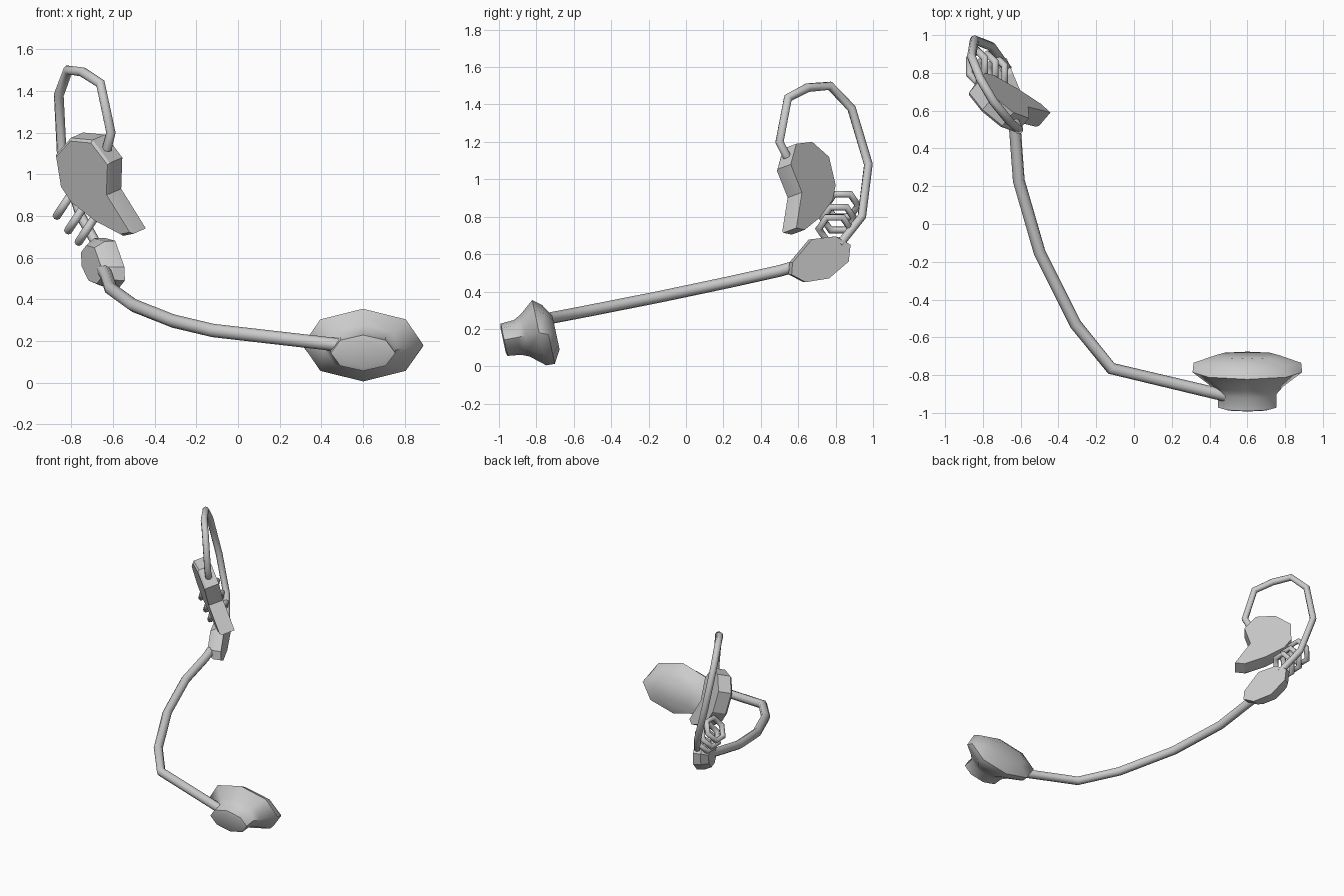
import bpy, math
from mathutils import Vector

cube = bpy.data.objects.get("Cube")
if cube:
    bpy.data.objects.remove(cube)

grey = bpy.data.materials.new("light_grey")
grey.use_nodes = True
colour = (0.6, 0.6, 0.6, 1)
grey.diffuse_color = colour
grey.node_tree.nodes["Principled BSDF"].inputs["Base Color"].default_value = colour


def loft(name, rings, angle):
    """Bridge equal rings of points and cap both ends."""
    n = len(rings[0])
    verts = [p for ring in rings for p in ring]
    faces = [list(range(n))[::-1], list(range(len(verts) - n, len(verts)))]
    for r in range(len(rings) - 1):
        for i in range(n):
            j = (i + 1) % n
            faces.append([r * n + i, r * n + j, (r + 1) * n + j, (r + 1) * n + i])
    mesh = bpy.data.meshes.new(name)
    mesh.from_pydata(verts, [], faces)
    mesh.materials.append(grey)
    ob = bpy.data.objects.new(name, mesh)
    bpy.context.collection.objects.link(ob)
    bpy.ops.object.select_all(action='DESELECT')
    ob.select_set(True)
    bpy.context.view_layer.objects.active = ob
    bpy.ops.object.mode_set(mode='EDIT')
    bpy.ops.mesh.select_all(action='SELECT')
    bpy.ops.mesh.normals_make_consistent(inside=False)
    bpy.ops.object.mode_set(mode='OBJECT')
    bpy.ops.object.shade_smooth_by_angle(angle=math.radians(angle))
    return ob


def tube(name, points, radius, closed=False):
    """Eight-sided tube along straight segments."""
    curve = bpy.data.curves.new(name, 'CURVE')
    curve.dimensions = '3D'
    curve.bevel_depth = radius
    curve.bevel_resolution = 2
    curve.use_fill_caps = True
    spline = curve.splines.new('POLY')
    spline.points.add(len(points) - 1)
    for p, co in zip(spline.points, points):
        p.co = (*co, 1)
    spline.use_cyclic_u = closed
    curve.materials.append(grey)
    ob = bpy.data.objects.new(name, curve)
    bpy.context.collection.objects.link(ob)


def scaled(ring, factor, offset=(0, 0, 0)):
    centre = sum(ring, Vector()) / len(ring)
    return [centre + (p - centre) * factor + Vector(offset) for p in ring]


# Microphone: tilted oval octagons, each (centre y, centre z, half width, half height)
up = Vector((0, -0.21, 0.98))
side = Vector((1, 0, 0))
sections = [(-0.978, 0.14, 0.13, 0.07), (-0.972, 0.142, 0.155, 0.088),
            (-0.90, 0.155, 0.155, 0.095), (-0.86, 0.165, 0.19, 0.115),
            (-0.785, 0.18, 0.29, 0.178), (-0.735, 0.17, 0.285, 0.16),
            (-0.695, 0.18, 0.17, 0.092)]
loft("microphone", [[Vector((0.6, y, z)) + side * w * math.cos(a) + up * h * math.sin(a)
                     for a in [k * math.pi / 4 for k in range(8)]]
                    for y, z, w, h in sections], 50)

# Boom arm from the microphone to the hub
tube("boom_arm", [(0.49, -0.91, 0.18), (-0.12, -0.765, 0.25), (-0.31, -0.53, 0.295),
                  (-0.5, -0.15, 0.37), (-0.61, 0.23, 0.45), (-0.63, 0.5, 0.51),
                  (-0.65, 0.64, 0.55)], 0.032)

# Hub: octagonal disc tapering outwards
hub = [Vector((-0.61 - 0.42 * (y - 0.725), y, z)) for y, z in
       [(0.57, 0.555), (0.675, 0.68), (0.80, 0.695), (0.88, 0.65),
        (0.87, 0.56), (0.765, 0.47), (0.64, 0.45), (0.565, 0.49)]]
loft("hub", [hub, scaled(hub, 0.98, (-0.05, -0.02, 0)),
             scaled(hub, 0.75, (-0.095, -0.04, -0.005))], 30)

# Earpiece: a tilted plate with a pointed lobe and a bevelled outer face
normal = Vector((0.62, 0.73, 0.27)).normalized()
plate = [Vector((-0.745 - (0.73 * (y - 0.675) + 0.27 * (z - 1.205)) / 0.62, y, z))
         for y, z in [(0.59, 1.19), (0.675, 1.20), (0.765, 1.12), (0.80, 0.97),
                      (0.785, 0.89), (0.715, 0.795), (0.635, 0.73), (0.59, 0.74),
                      (0.62, 0.93), (0.56, 1.08)]]
loft("earpiece", [plate, [p - normal * 0.095 for p in plate],
                  scaled(plate, 0.95, -normal * 0.108)], 30)

# Ear hook looping from the earpiece over and down to the hub
tube("ear_hook", [(-0.63, 0.54, 1.12), (-0.61, 0.50, 1.20), (-0.66, 0.545, 1.435),
                  (-0.745, 0.65, 1.49), (-0.815, 0.77, 1.5), (-0.86, 0.885, 1.38),
                  (-0.845, 0.975, 1.08), (-0.755, 0.94, 0.80), (-0.67, 0.82, 0.65)], 0.024)

# Three hexagonal spring rings between the hub and the earpiece
lean = Vector((0.55, 0, 0.83))
for i, centre in enumerate([(-0.83, 0.835, 0.86), (-0.775, 0.815, 0.79),
                            (-0.725, 0.795, 0.735)]):
    tube("spring_ring_%d" % (i + 1),
         [Vector(centre) + Vector((0, 1, 0)) * 0.085 * math.cos(k * math.pi / 3)
          + lean * 0.085 * math.sin(k * math.pi / 3) for k in range(6)], 0.02, True)
